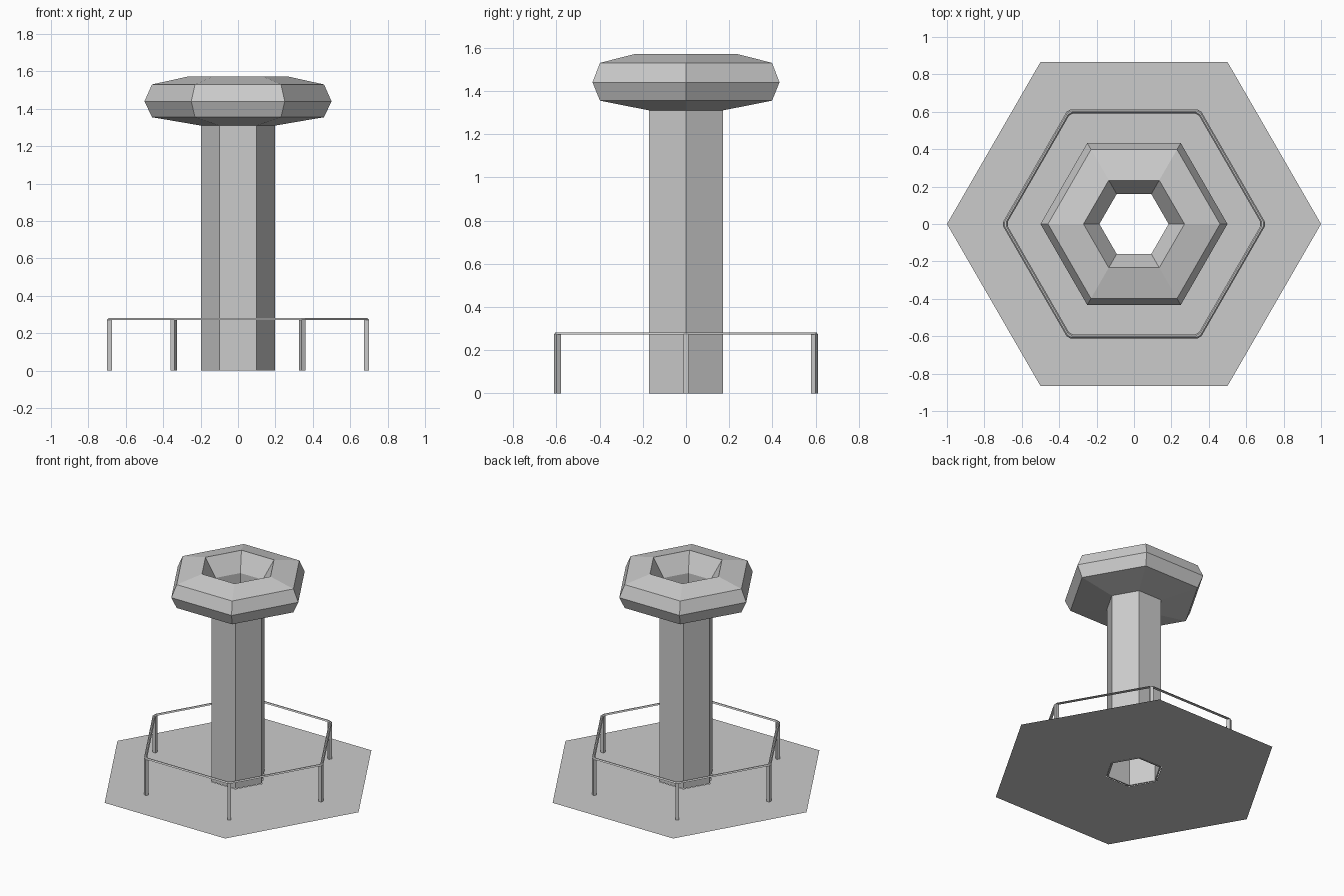
import bpy, bmesh
from math import cos, sin, pi
from mathutils import Matrix

if "Cube" in bpy.data.objects:
    bpy.data.objects.remove(bpy.data.objects["Cube"])


def make_object(name, bm):
    mesh = bpy.data.meshes.new(name)
    bm.to_mesh(mesh)
    bm.free()
    obj = bpy.data.objects.new(name, mesh)
    bpy.context.collection.objects.link(obj)
    return obj


def hex_loop(r, half_corner):
    """Hexagon with corners on the x axis, optionally with cut corners."""
    pts = []
    for k in range(6):
        a = k * pi / 3
        for t in ([-half_corner, half_corner] if half_corner else [0]):
            pts.append((r * cos(a) - t * sin(a), r * sin(a) + t * cos(a)))
    return pts


def hex_sweep(name, profile, closed=True, half_corner=0):
    """Sweep a (radius, z) profile around a hexagon."""
    bm = bmesh.new()
    loops = [[bm.verts.new((x, y, z)) for x, y in hex_loop(r, half_corner)]
             for r, z in profile]
    pairs = list(zip(loops, loops[1:]))
    if closed:
        pairs.append((loops[-1], loops[0]))
    for a, b in pairs:
        n = len(a)
        for i in range(n):
            j = (i + 1) % n
            bm.faces.new((a[i], a[j], b[j], b[i]))
    if closed:
        bmesh.ops.recalc_face_normals(bm, faces=bm.faces[:])
    else:
        for f in bm.faces:
            f.normal_update()
            if f.normal.z < 0:
                f.normal_flip()
    return make_object(name, bm)


# Flat ground plate with a hole under the column
hex_sweep("ground_plate", [(1.0, 0), (0.2, 0)], closed=False)

# Hollow column flaring into a faceted bowl
hex_sweep("column_and_bowl", [
    (0.197, 0), (0.197, 1.31), (0.46, 1.355), (0.5, 1.44), (0.46, 1.53),
    (0.27, 1.572), (0.185, 1.44), (0.185, 0)])

# Thin handrail with cut corners
hex_sweep("handrail", [(0.70, 0.272), (0.692, 0.281), (0.683, 0.281), (0.675, 0.272)],
          half_corner=0.012)

# Rail posts at the six corners
for k in range(6):
    bm = bmesh.new()
    bmesh.ops.create_cube(bm, size=1, matrix=(
        Matrix.Rotation(k * pi / 3, 4, 'Z')
        @ Matrix.Translation((0.6875, 0, 0.137))
        @ Matrix.Diagonal((0.025, 0.024, 0.274, 1))))
    make_object(f"rail_post_{k + 1}", bm)
